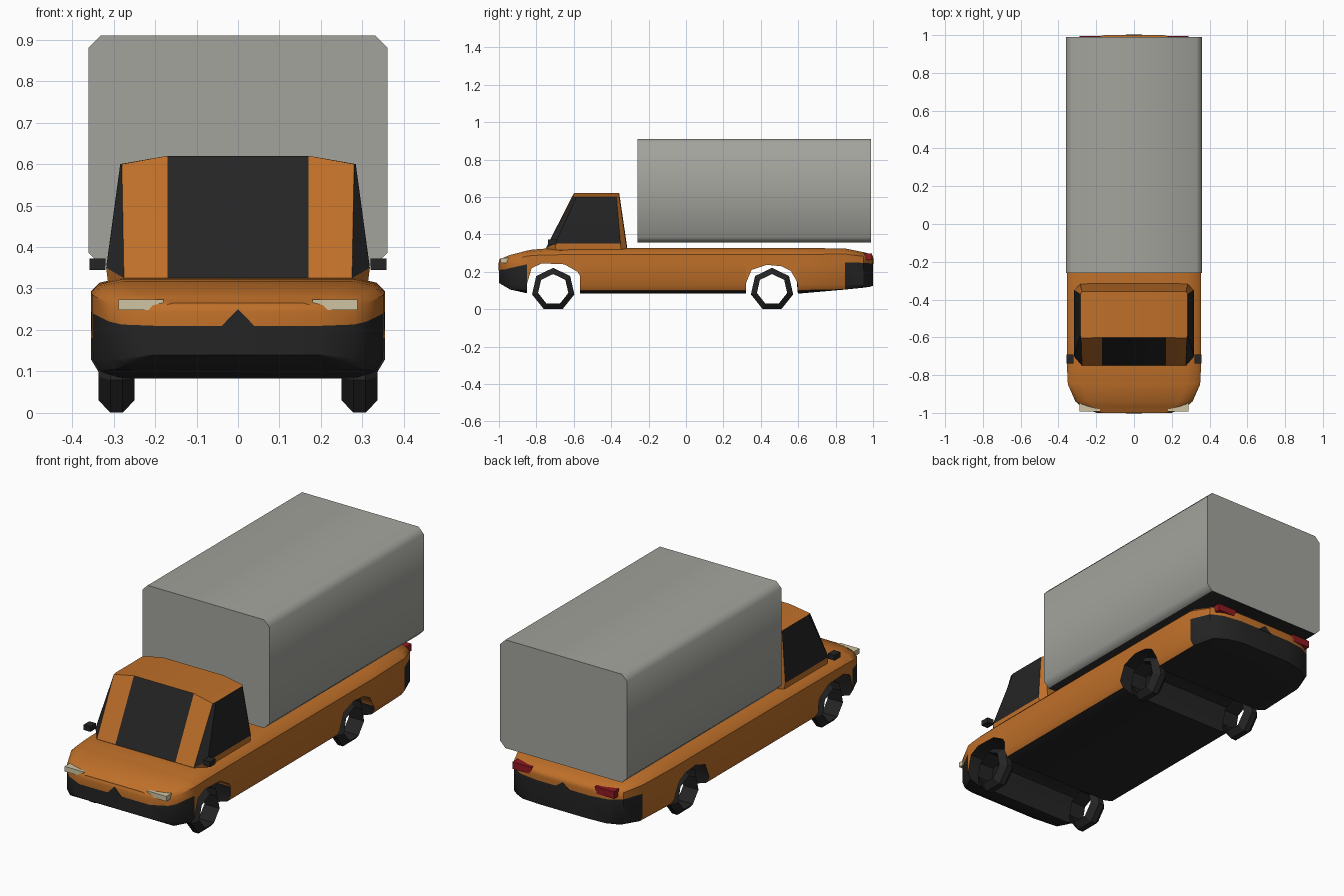
import bpy, bmesh, math
from mathutils import Vector

cube = bpy.data.objects.get("Cube")
if cube:
    bpy.data.objects.remove(cube, do_unlink=True)


def material(name, color):
    m = bpy.data.materials.new(name)
    m.use_nodes = True
    m.diffuse_color = (*color, 1)
    bsdf = next(n for n in m.node_tree.nodes if n.type == 'BSDF_PRINCIPLED')
    bsdf.inputs["Base Color"].default_value = (*color, 1)
    bsdf.inputs["Roughness"].default_value = 0.8
    return m


ORANGE = material("orange paint", (0.52, 0.16, 0.022))
BLACK = material("black trim", (0.018, 0.018, 0.018))
GREY = material("grey cargo", (0.37, 0.37, 0.34))
CREAM = material("cream lamp", (0.62, 0.55, 0.36))
RED = material("red lamp", (0.27, 0.01, 0.015))


def finish(name, bm, mats, angle=None):
    bmesh.ops.remove_doubles(bm, verts=bm.verts, dist=1e-5)
    bmesh.ops.recalc_face_normals(bm, faces=bm.faces)
    me = bpy.data.meshes.new(name)
    bm.to_mesh(me)
    bm.free()
    for m in mats:
        me.materials.append(m)
    ob = bpy.data.objects.new(name, me)
    bpy.context.collection.objects.link(ob)
    if angle:
        bpy.ops.object.select_all(action='DESELECT')
        ob.select_set(True)
        bpy.context.view_layer.objects.active = ob
        bpy.ops.object.shade_smooth_by_angle(angle=math.radians(angle))
    return ob


def block(name, lo, hi, mat):
    bm = bmesh.new()
    bmesh.ops.create_cube(bm, size=1)
    lo, hi = Vector(lo), Vector(hi)
    for v in bm.verts:
        v.co = (lo + hi) / 2 + v.co * (hi - lo)
    return finish(name, bm, [mat])


def mirrored_ring(bm, half):
    """Closed loop: right half in order, then its mirror image backwards."""
    return [bm.verts.new(p) for p in half] + \
           [bm.verts.new((-p[0], p[1], p[2])) for p in reversed(half)]


# Body: cross-sections along y (y, half width, top, bumper line, underside);
# the underside rises over the axles to form the wheel tunnels
STATIONS = [
    (-1, .20, .265, .21, .14), (-.965, .28, .28, .213, .12),
    (-.94, .31, .29, .22, .105), (-.85, .35, .313, .24, .085),
    (-.849, .35, .313, .24, .14), (-.825, .352, .318, .24, .22),
    (-.77, .354, .323, .24, .245), (-.65, .355, .326, .24, .24),
    (-.58, .355, .327, .24, .2), (-.568, .355, .327, .24, .18),
    (-.567, .355, .327, .24, .085), (.32, .355, .327, .24, .085),
    (.321, .355, .327, .24, .14), (.35, .355, .327, .24, .21),
    (.43, .355, .327, .24, .237), (.51, .355, .327, .24, .23),
    (.56, .355, .327, .24, .205), (.592, .355, .327, .24, .15),
    (.598, .355, .327, .24, .083), (.85, .35, .325, .25, .105),
    (.95, .31, .305, .248, .115), (.985, .25, .295, .245, .12),
    (1, .15, .285, .245, .125)]


def section(y, w, top, mid, low):
    rise = top - mid
    pts = [(.78 * w, top), (.94 * w, top - .15 * rise), (w, top - .4 * rise),
           (w, mid), (w, .13), (.95 * w, .1), (.82 * w, low)]
    return [(x, y, max(z, low)) for x, z in pts]


bm = bmesh.new()
rings = [mirrored_ring(bm, section(*s)) for s in STATIONS]
n = len(rings[0])
half = n // 2
faces = []
for a, b in zip(rings, rings[1:]):
    for i in range(n):
        j = (i + 1) % n
        faces.append((bm.faces.new((a[i], a[j], b[j], b[i])), min(i, n - 2 - i)))
for r in (rings[0], rings[-1]):
    for i in range(half - 1):
        faces.append((bm.faces.new((r[i], r[i + 1], r[n - 2 - i], r[n - 1 - i])), i))
for f, strip in faces:
    f.normal_update()
    c = f.calc_center_median()
    bumper = strip >= 3 and abs(c.y) > .85
    tunnel = abs(c.y) < .86 and (abs(f.normal.y) > .9 or abs(f.normal.z) > .8) \
        and c.z < .25
    f.material_index = int(bumper or tunnel or strip == half - 1)
finish("truck_body", bm, [ORANGE, BLACK], 35)

# Pointed centre of each bumper
for name, y, z in (("front_bumper_peak", -1, .21), ("rear_bumper_peak", 1, .245)):
    bm = bmesh.new()
    h = .04 if y < 0 else .028
    tri = [bm.verts.new((x, y * .998, zz))
           for x, zz in ((-.042, z - .003), (.042, z - .003), (0, z + h))]
    f = bm.faces.new(tri)
    out = bmesh.ops.extrude_face_region(bm, geom=[f])["geom"]
    for v in out:
        if isinstance(v, bmesh.types.BMVert):
            v.co.y += .004 * y
    finish(name, bm, [BLACK])

# Cab: skirt, sill and roof-edge loops; windows are the black columns
SILL = [(.17, -.75, .325), (.275, -.75, .325), (.318, -.70, .35),
        (.318, -.35, .35), (.285, -.318, .335), (.17, -.315, .335)]
ROOF = [(.17, -.60, .62), (.28, -.605, .60), (.284, -.585, .60),
        (.284, -.372, .60), (.275, -.357, .60), (.17, -.357, .62)]
bm = bmesh.new()
skirt, sill, roof = (mirrored_ring(bm, h) for h in (
    [(x * .98, y * .99, .3) for x, y, z in SILL], SILL, ROOF))
for i in range(12):
    j = (i + 1) % 12
    bm.faces.new((skirt[i], skirt[j], sill[j], sill[i]))
    f = bm.faces.new((sill[i], sill[j], roof[j], roof[i]))
    f.material_index = int(i in (1, 2, 8, 9, 11))
bm.faces.new(roof[:6])
bm.faces.new(roof[6:])
bm.faces.new((roof[0], roof[5], roof[6], roof[11]))
finish("cab", bm, [ORANGE, BLACK], 25)

# Cargo box with softened long edges and a dark floor
bm = bmesh.new()
bmesh.ops.create_cube(bm, size=1)
for v in bm.verts:
    v.co = Vector((v.co.x * .72, .365 + v.co.y * 1.25, .633 + v.co.z * .555))
long_edges = [e for e in bm.edges
              if abs(e.verts[0].co.y - e.verts[1].co.y) > 1]
bmesh.ops.bevel(bm, geom=long_edges, offset=.03, segments=1, affect='EDGES')
bm.normal_update()
for f in bm.faces:
    f.material_index = int(f.normal.z < -.9)
finish("cargo_box", bm, [GREY, BLACK], 50)

# Wheels: open seven-sided rings with tapered shoulders
TYRE = [(-.043, .083), (-.015, .116), (.015, .116), (.043, .083)]
for axle, y in (("front", -.71), ("rear", .46)):
    for side, s in (("left", 1), ("right", -1)):
        bm = bmesh.new()
        loops = []
        for k in range(7):
            a = math.tau * k / 7
            loops.append([bm.verts.new((s * .293 + x, y + r * math.sin(a),
                                        .105 + r * math.cos(a))) for x, r in TYRE])
        for k in range(7):
            p, q = loops[k], loops[(k + 1) % 7]
            for i in range(4):
                j = (i + 1) % 4
                bm.faces.new((p[i], p[j], q[j], q[i]))
        finish(f"{axle}_{side}_wheel", bm, [BLACK])

# Lamps and mirrors on both sides
for side, s in (("left", 1), ("right", -1)):
    for name, x0, x1, y0, y1, z0, z1, mat in (
            ("headlight", .18, .288, -.992, -.945, .248, .274, CREAM),
            ("taillight", .18, .288, .952, .994, .262, .298, RED),
            ("wing_mirror", .32, .358, -.738, -.692, .345, .372, BLACK)):
        xs = sorted((s * x0, s * x1))
        block(f"{side}_{name}", (xs[0], y0, z0), (xs[1], y1, z1), mat)
